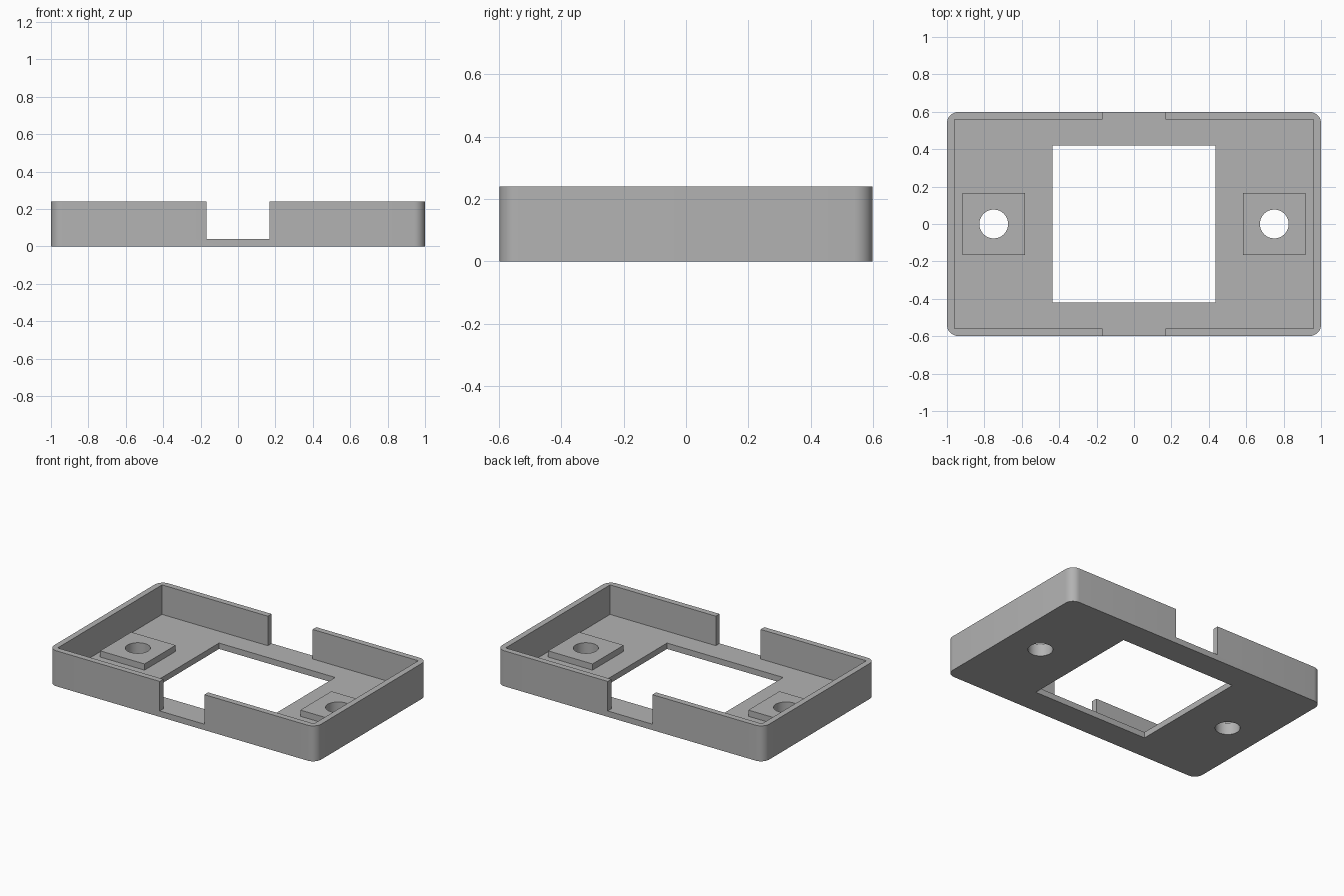
import bpy
import bmesh
from mathutils import Matrix

cube = bpy.data.objects.get("Cube")
if cube:
    bpy.data.objects.remove(cube, do_unlink=True)

LENGTH, WIDTH, HEIGHT = 2.0, 1.197, 0.24
FLOOR, WALL, CORNER = 0.04, 0.04, 0.06
PAD_X, PAD_SIZE, PAD_TOP, HOLE_R = 0.75, 0.333, 0.082, 0.077
MARGIN = 0.1  # how far cutters reach past the body

grey = bpy.data.materials.new("plain grey")
grey.use_nodes = True
colour = (0.45, 0.45, 0.45, 1)
grey.diffuse_color = colour
grey.node_tree.nodes["Principled BSDF"].inputs["Base Color"].default_value = colour


def finish(name, bm):
    mesh = bpy.data.meshes.new(name)
    bm.to_mesh(mesh)
    bm.free()
    mesh.materials.append(grey)
    obj = bpy.data.objects.new(name, mesh)
    bpy.context.collection.objects.link(obj)
    return obj


def box(name, sx, sy, z0, z1, x=0, radius=0):
    """Box between two heights, with optional rounded upright edges."""
    bm = bmesh.new()
    place = Matrix.Translation((x, 0, (z0 + z1) / 2)) @ Matrix.Diagonal((sx, sy, z1 - z0, 1))
    bmesh.ops.create_cube(bm, size=1, matrix=place)
    if radius:
        upright = [e for e in bm.edges if abs(e.verts[0].co.z - e.verts[1].co.z) > 0.01]
        bmesh.ops.bevel(bm, geom=upright, offset=radius, segments=8, profile=0.5, affect='EDGES')
    return finish(name, bm)


def rod(name, x, radius, z0, z1):
    bm = bmesh.new()
    bmesh.ops.create_cone(bm, cap_ends=True, segments=48, radius1=radius, radius2=radius,
                          depth=z1 - z0, matrix=Matrix.Translation((x, 0, (z0 + z1) / 2)))
    return finish(name, bm)


def combine(target, tool, operation):
    """Apply a boolean and discard the tool object."""
    tool.hide_render = True
    mod = target.modifiers.new(operation.lower(), 'BOOLEAN')
    mod.operation = operation
    mod.solver = 'EXACT'
    mod.object = tool
    bpy.context.view_layer.objects.active = target
    bpy.ops.object.modifier_apply(modifier=mod.name)
    bpy.data.objects.remove(tool, do_unlink=True)


# Rounded body, hollowed into an open tray with square inner corners
tray = box("mounting_tray", LENGTH, WIDTH, 0, HEIGHT, radius=CORNER)
combine(tray, box("cavity", LENGTH - 2 * WALL, WIDTH - 2 * WALL, FLOOR, HEIGHT + MARGIN), 'DIFFERENCE')

# Notch through the front and back walls, and the window in the floor
combine(tray, box("wall_notch", 0.335, WIDTH + MARGIN, FLOOR, HEIGHT + MARGIN), 'DIFFERENCE')
combine(tray, box("floor_window", 0.87, 0.837, -MARGIN, HEIGHT), 'DIFFERENCE')

# Raised screw pads, each drilled right through the floor
for side in (-1, 1):
    x = side * PAD_X
    combine(tray, box("screw_pad", PAD_SIZE, PAD_SIZE, FLOOR / 2, PAD_TOP, x), 'UNION')
    combine(tray, rod("screw_hole", x, HOLE_R, -MARGIN, HEIGHT), 'DIFFERENCE')

# Smooth the corners and holes, keep the edges crisp
bpy.ops.object.select_all(action='DESELECT')
tray.select_set(True)
bpy.context.view_layer.objects.active = tray
bpy.ops.object.shade_smooth_by_angle()
